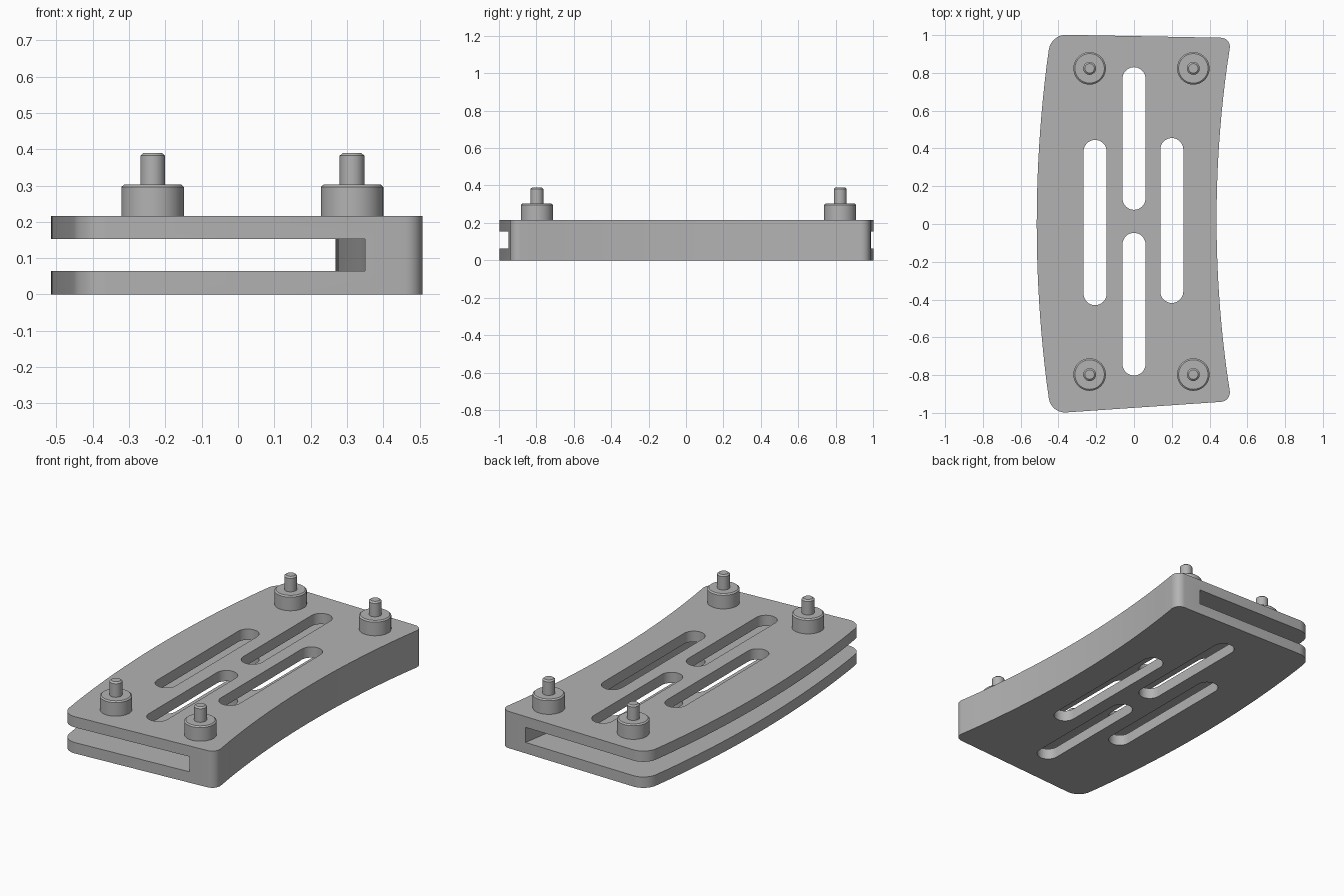
import bpy, bmesh, math
from mathutils import Vector

cube = bpy.data.objects.get("Cube")
if cube:
    bpy.data.objects.remove(cube)

grey = bpy.data.materials.new("plain grey")
grey.use_nodes = True
GREY = (0.45, 0.45, 0.45, 1)
grey.diffuse_color = GREY
grey.node_tree.nodes["Principled BSDF"].inputs["Base Color"].default_value = GREY

HEIGHT = 0.216


def finish(name, bm):
    bmesh.ops.recalc_face_normals(bm, faces=bm.faces)
    mesh = bpy.data.meshes.new(name)
    bm.to_mesh(mesh)
    bm.free()
    obj = bpy.data.objects.new(name, mesh)
    bpy.context.collection.objects.link(obj)
    mesh.materials.append(grey)
    return obj


def prism(name, points, z0, z1, fillets=()):
    """Extrude an outline; fillets holds (point index, radius) pairs."""
    bm = bmesh.new()
    low = [bm.verts.new((x, y, z0)) for x, y in points]
    high = [bm.verts.new((x, y, z1)) for x, y in points]
    bm.faces.new(low)
    bm.faces.new(high)
    for i in range(len(points)):
        j = (i + 1) % len(points)
        bm.faces.new((low[i], low[j], high[j], high[i]))
    bmesh.ops.recalc_face_normals(bm, faces=bm.faces)
    uprights = [(bm.edges.get((low[i], high[i])), r) for i, r in fillets]
    for edge, r in uprights:
        bmesh.ops.bevel(bm, geom=[edge], offset=r, offset_type='OFFSET',
                        segments=8, profile=0.5, affect='EDGES', clamp_overlap=False)
    return finish(name, bm)


def bowed(a, b, sag, n=24):
    """Points from a to b along a shallow arc, bowed toward -x by sag."""
    a, b = Vector(a), Vector(b)
    return [tuple(a.lerp(b, t / n) - Vector((sag * (1 - (2 * t / n - 1) ** 2), 0)))
            for t in range(n + 1)]


def smooth(obj, angle=25):
    bpy.ops.object.select_all(action='DESELECT')
    obj.select_set(True)
    bpy.context.view_layer.objects.active = obj
    bpy.ops.object.shade_smooth_by_angle(angle=math.radians(angle))


# Curved body with rounded corners
right = bowed((0.515, -0.938), (0.515, 0.985), 0.078)
left = bowed((-0.44, 1.003), (-0.44, -1.003), 0.075)
# keep the arc subdivisions clear of the corner fillets
right = right[:1] + right[2:-2] + right[-1:]
left = left[:1] + left[2:-2] + left[-1:]
n = len(right)
body = prism("curved_body", right + left, 0, HEIGHT,
             [(0, 0.055), (n - 1, 0.055), (n, 0.08), (n + len(left) - 1, 0.08)])

# Side channel that leaves a curved spine on the left
spine = bowed((0.35, -0.938), (0.35, 0.985), 0.082)
channel = [(-1, -1.3), (0.35, -1.3)] + spine + [(0.35, 1.3), (-1, 1.3)]
cutters = [prism("channel_cutter", channel, 0.064, 0.153)]

# Rounded through slots: centre x, lowest y, highest y
SLOT_R = 0.061
for x, y0, y1 in [(0, 0.075, 0.83), (0, -0.802, -0.047),
                  (-0.206, -0.43, 0.445), (0.2, -0.418, 0.455)]:
    outline = []
    for cy, start in ((y1 - SLOT_R, 0), (y0 + SLOT_R, math.pi)):
        for k in range(17):
            a = start + math.pi * k / 16
            outline.append((x + SLOT_R * math.cos(a), cy + SLOT_R * math.sin(a)))
    cutters.append(prism("slot_cutter", outline, -0.1, 0.4))

bpy.context.view_layer.objects.active = body
for cutter in cutters:
    cutter.hide_render = True
    mod = body.modifiers.new("cut", 'BOOLEAN')
    mod.operation = 'DIFFERENCE'
    mod.solver = 'EXACT'
    mod.object = cutter
    bpy.ops.object.modifier_apply(modifier=mod.name)
for cutter in cutters:
    bpy.data.objects.remove(cutter)
smooth(body)

# Stepped, chamfered posts: (radius, height) profile turned around z
PROFILE = [(0.086, HEIGHT - 0.005), (0.086, 0.296), (0.078, 0.303),
           (0.034, 0.303), (0.034, 0.382), (0.025, 0.39)]


def post(name, x, y, sides=48):
    bm = bmesh.new()
    rings = [[bm.verts.new((x + r * math.cos(math.tau * k / sides),
                            y + r * math.sin(math.tau * k / sides), z))
              for k in range(sides)] for r, z in PROFILE]
    for lo, hi in zip(rings, rings[1:]):
        for k in range(sides):
            j = (k + 1) % sides
            bm.faces.new((lo[k], lo[j], hi[j], hi[k]))
    bm.faces.new(rings[0])
    bm.faces.new(rings[-1])
    smooth(finish(name, bm))


for end, y in (("front", -0.797), ("back", 0.824)):
    for side, x in (("right", -0.235), ("left", 0.314)):
        post(f"{end}_{side}_post", x, y)
